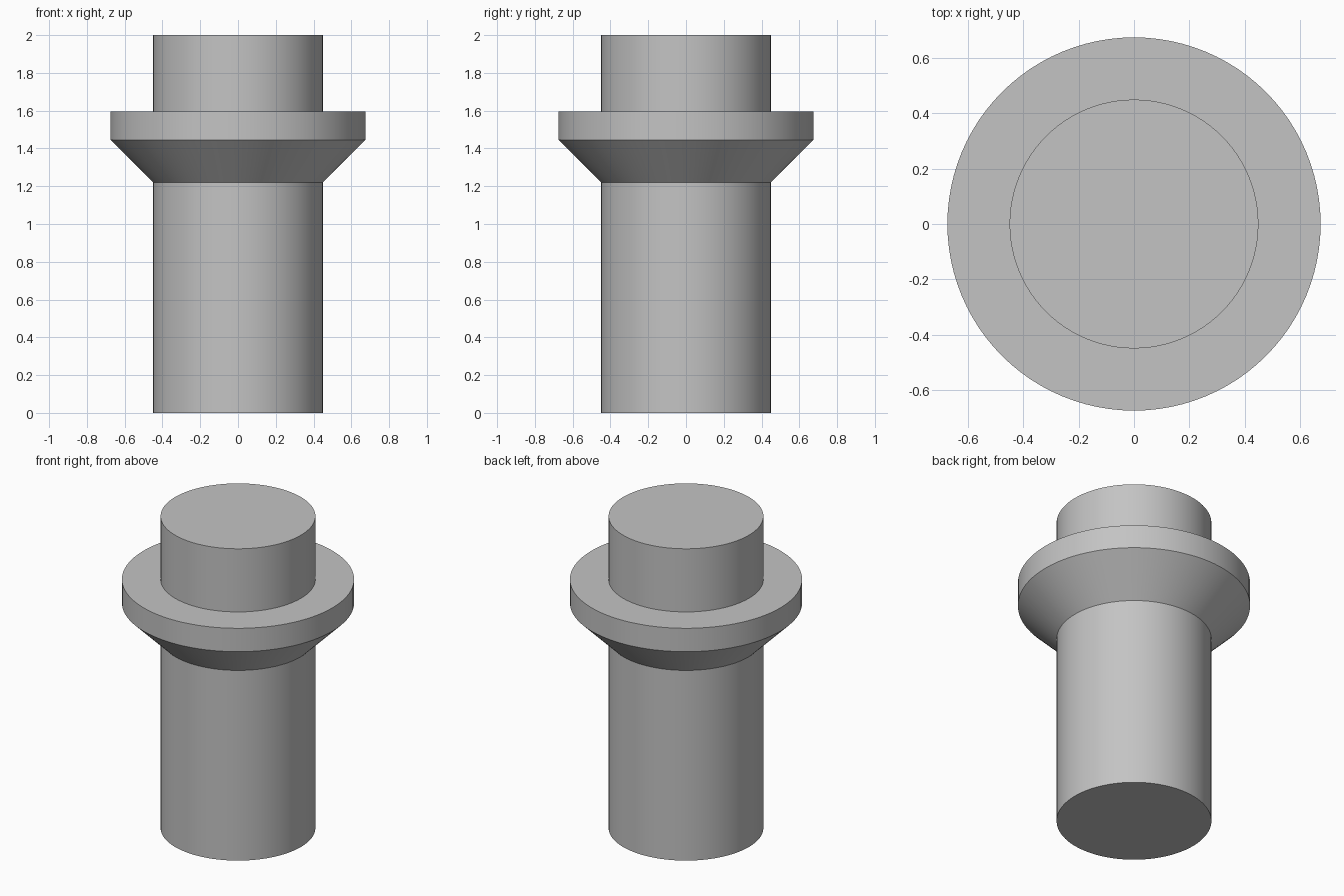
import bpy
import bmesh
import math

SEGMENTS = 96
SHAFT_RADIUS = 0.45
FLANGE_RADIUS = 0.675

cube = bpy.data.objects.get("Cube")
if cube:
    bpy.data.objects.remove(cube, do_unlink=True)

# Plain grey metal
grey = bpy.data.materials.new("grey metal")
grey.use_nodes = True
colour = (0.55, 0.55, 0.55, 1)
grey.diffuse_color = colour
grey.node_tree.nodes["Principled BSDF"].inputs["Base Color"].default_value = colour


def turned_part(name, profile):
    """Solid of revolution from (radius, height) points, closed at both ends."""
    bm = bmesh.new()
    rings = []
    for radius, z in profile:
        angles = [math.tau * i / SEGMENTS for i in range(SEGMENTS)]
        rings.append([bm.verts.new((radius * math.cos(a), radius * math.sin(a), z))
                      for a in angles])
    for low, high in zip(rings, rings[1:]):
        for i in range(SEGMENTS):
            j = (i + 1) % SEGMENTS
            bm.faces.new((low[i], low[j], high[j], high[i]))
    bm.faces.new(rings[0][::-1])
    bm.faces.new(rings[-1])
    mesh = bpy.data.meshes.new(name)
    bm.to_mesh(mesh)
    bm.free()
    mesh.materials.append(grey)
    obj = bpy.data.objects.new(name, mesh)
    bpy.context.collection.objects.link(obj)
    bpy.ops.object.select_all(action="DESELECT")
    obj.select_set(True)
    bpy.context.view_layer.objects.active = obj
    bpy.ops.object.shade_smooth_by_angle(angle=math.radians(30))
    return obj


# Shaft, flared collar and top stub turned as one watertight pin
turned_part("flanged_pin", [
    (SHAFT_RADIUS, 0),
    (SHAFT_RADIUS, 1.22),
    (FLANGE_RADIUS, 1.445),
    (FLANGE_RADIUS, 1.595),
    (SHAFT_RADIUS, 1.595),
    (SHAFT_RADIUS, 2),
])
